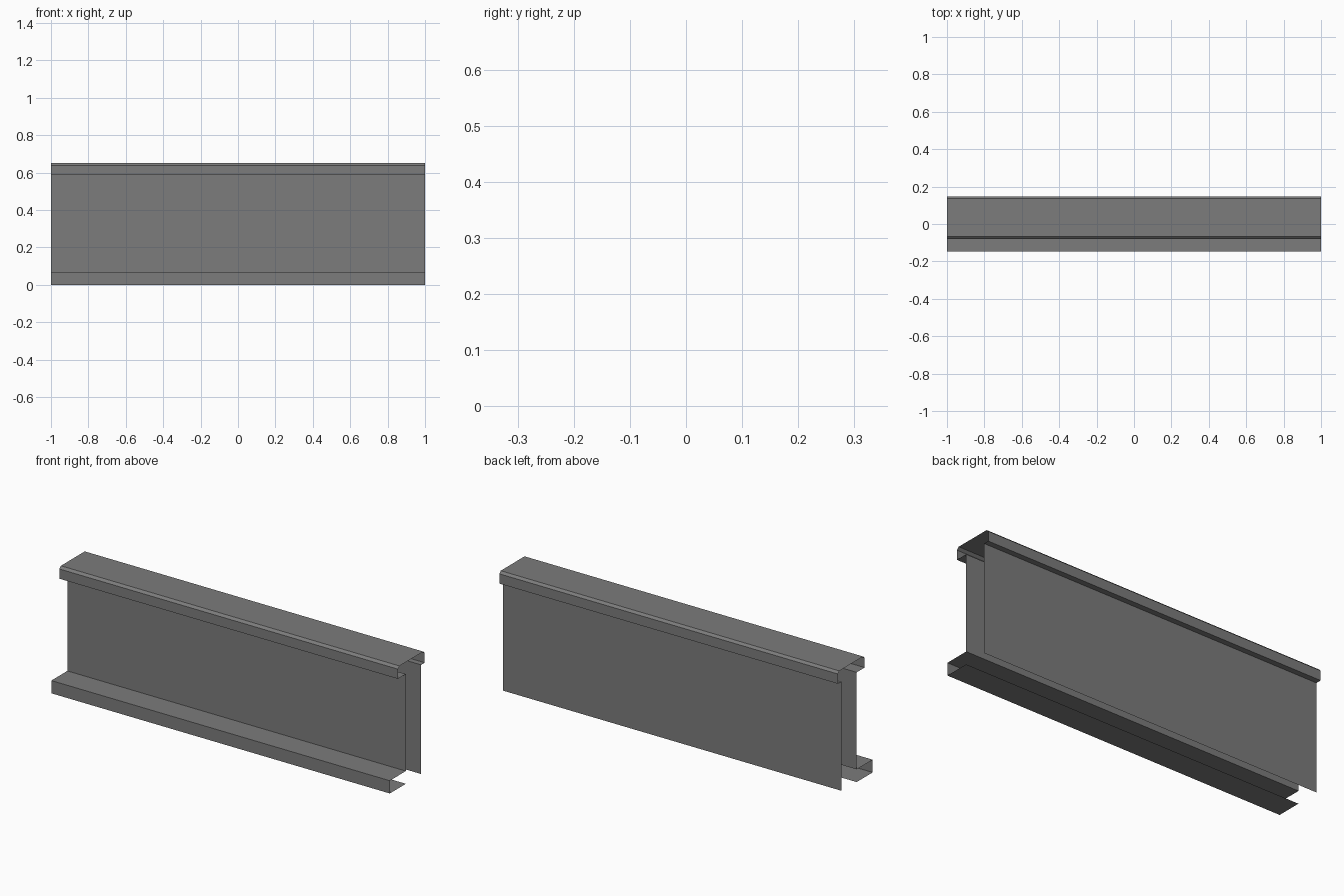
import bpy

if "Cube" in bpy.data.objects:
    bpy.data.objects.remove(bpy.data.objects["Cube"])

# One grey for the folded sheet metal
grey = bpy.data.materials.new("galvanised grey")
grey.diffuse_color = (0.2, 0.2, 0.2, 1)
grey.use_nodes = True
grey.node_tree.nodes["Principled BSDF"].inputs["Base Color"].default_value = grey.diffuse_color


def folded_sheet(name, profile, half_length=1.0):
    """Extrude an open (y, z) profile along x as a thin sheet."""
    n = len(profile)
    verts = [(x, y, z) for x in (-half_length, half_length) for y, z in profile]
    faces = [(i, i + 1, n + i + 1, n + i) for i in range(n - 1)]
    mesh = bpy.data.meshes.new(name)
    mesh.from_pydata(verts, [], faces)
    mesh.materials.append(grey)
    obj = bpy.data.objects.new(name, mesh)
    bpy.context.collection.objects.link(obj)
    return obj


# Single continuous fold: foot, front web, cap with chamfered edges, back panel
WEB, BACK = -0.012, 0.117
folded_sheet("folded_panel", [
    (WEB, 0.0), (-0.147, 0.0), (-0.147, 0.068), (WEB, 0.068),      # foot
    (WEB, 0.586), (-0.079, 0.586), (-0.079, 0.638), (-0.066, 0.65),  # web and front lip
    (0.135, 0.65), (0.147, 0.638), (0.147, 0.586), (BACK, 0.586),  # cap and back lip
    (BACK, 0.003),                                                 # back panel
])
